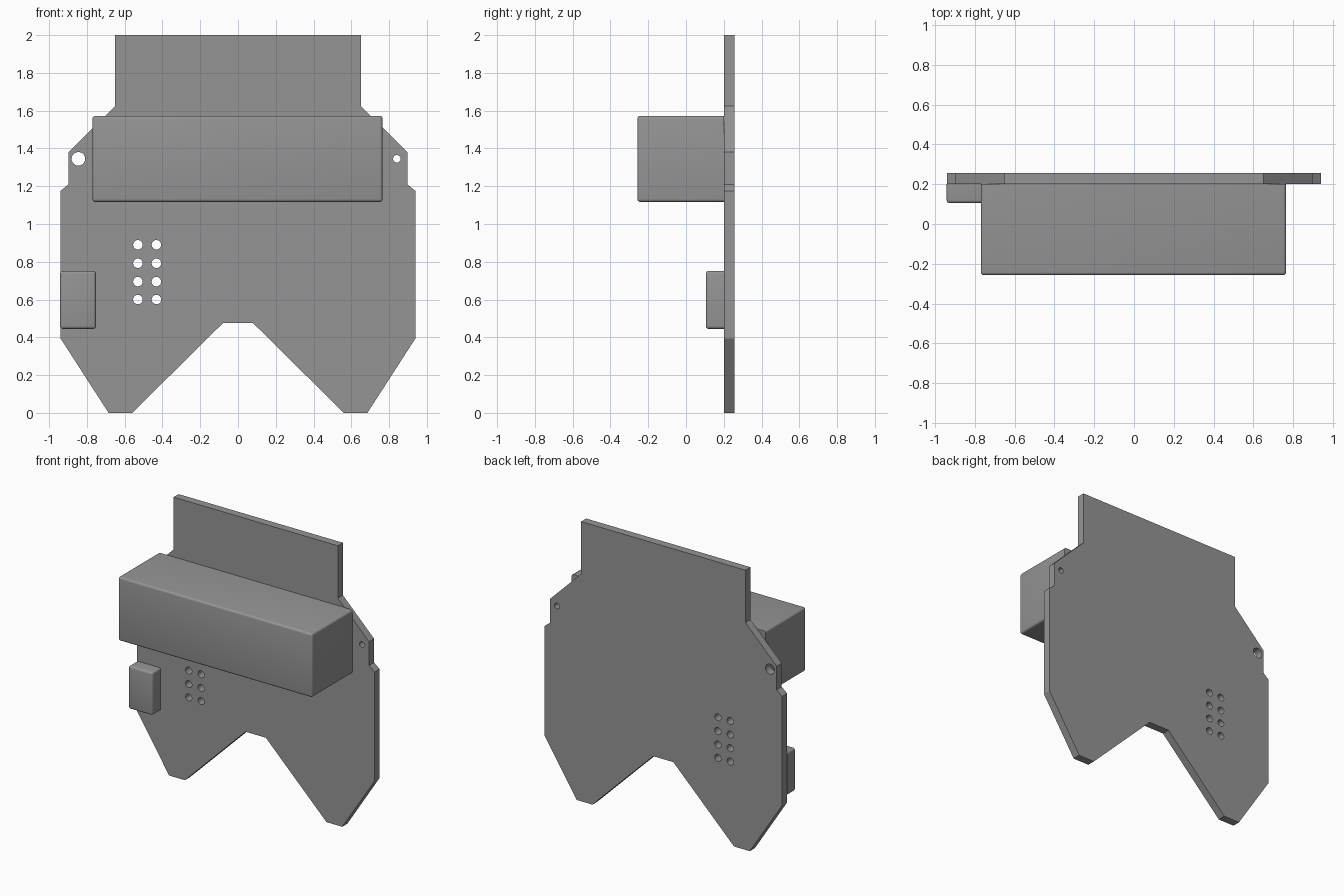
import bpy, bmesh, math
from mathutils import Matrix

if "Cube" in bpy.data.objects:
    bpy.data.objects.remove(bpy.data.objects["Cube"])

FRONT, BACK = 0.2, 0.257   # plate faces along y

grey = bpy.data.materials.new("plain grey")
grey.diffuse_color = (0.3, 0.3, 0.3, 1)
grey.use_nodes = True
grey.node_tree.nodes["Principled BSDF"].inputs["Base Color"].default_value = grey.diffuse_color


def make_object(name, bm):
    bmesh.ops.recalc_face_normals(bm, faces=bm.faces)
    mesh = bpy.data.meshes.new(name)
    bm.to_mesh(mesh)
    bm.free()
    mesh.materials.append(grey)
    obj = bpy.data.objects.new(name, mesh)
    bpy.context.collection.objects.link(obj)
    return obj


def rounded_box(name, x0, x1, y0, z0, z1, radius):
    """Box sitting on the plate front, rounded on every edge except the back ones."""
    bm = bmesh.new()
    bmesh.ops.create_cube(bm, size=1)
    size = (x1 - x0, FRONT - y0, z1 - z0)
    centre = ((x0 + x1) / 2, (y0 + FRONT) / 2, (z0 + z1) / 2)
    bmesh.ops.scale(bm, vec=size, verts=bm.verts)
    bmesh.ops.translate(bm, vec=centre, verts=bm.verts)
    edges = [e for e in bm.edges if min(v.co.y for v in e.verts) < FRONT - 0.001]
    bmesh.ops.bevel(bm, geom=edges, offset=radius, segments=4, profile=0.5, affect='EDGES')
    obj = make_object(name, bm)
    bpy.context.view_layer.objects.active = obj
    obj.select_set(True)
    bpy.ops.object.shade_smooth_by_angle(angle=math.radians(35))
    obj.select_set(False)


# Plate: mirrored outline, extruded backwards
half = [(0.08, 0.475), (0.56, 0), (0.685, 0), (0.94, 0.395), (0.94, 1.175),
        (0.897, 1.21), (0.897, 1.38), (0.65, 1.625), (0.65, 2)]
outline = half + [(-x, z) for x, z in reversed(half)]
bm = bmesh.new()
face = bm.faces.new([bm.verts.new((x, FRONT, z)) for x, z in outline])
extruded = bmesh.ops.extrude_face_region(bm, geom=[face])["geom"]
bmesh.ops.translate(bm, vec=(0, BACK - FRONT, 0),
                    verts=[g for g in extruded if isinstance(g, bmesh.types.BMVert)])
# keep the front cap if the extrusion removed it
if not any(all(abs(v.co.y - FRONT) < 1e-5 for v in f.verts) for f in bm.faces):
    bmesh.ops.holes_fill(bm, edges=bm.edges)
plate = make_object("back_plate", bm)

# Holes: two mounting holes and a grid of eight small ones
holes = [(-0.845, 1.345, 0.036), (0.841, 1.345, 0.02)]
holes += [(x, z, 0.025) for x in (-0.53, -0.432) for z in (0.6, 0.695, 0.792, 0.89)]
bm = bmesh.new()
for x, z, r in holes:
    bmesh.ops.create_cone(bm, cap_ends=True, segments=32, radius1=r, radius2=r, depth=0.3,
                          matrix=Matrix.Translation((x, (FRONT + BACK) / 2, z))
                          @ Matrix.Rotation(math.pi / 2, 4, 'X'))
cutter = make_object("hole_cutter", bm)
cutter.hide_render = True
cutter.hide_set(True)
cut = plate.modifiers.new("holes", 'BOOLEAN')
cut.operation, cut.solver, cut.object = 'DIFFERENCE', 'EXACT', cutter

# Boxes on the front
rounded_box("main_box", -0.77, 0.765, -0.257, 1.117, 1.573, 0.015)
rounded_box("side_box", -0.942, -0.752, 0.105, 0.445, 0.752, 0.015)
